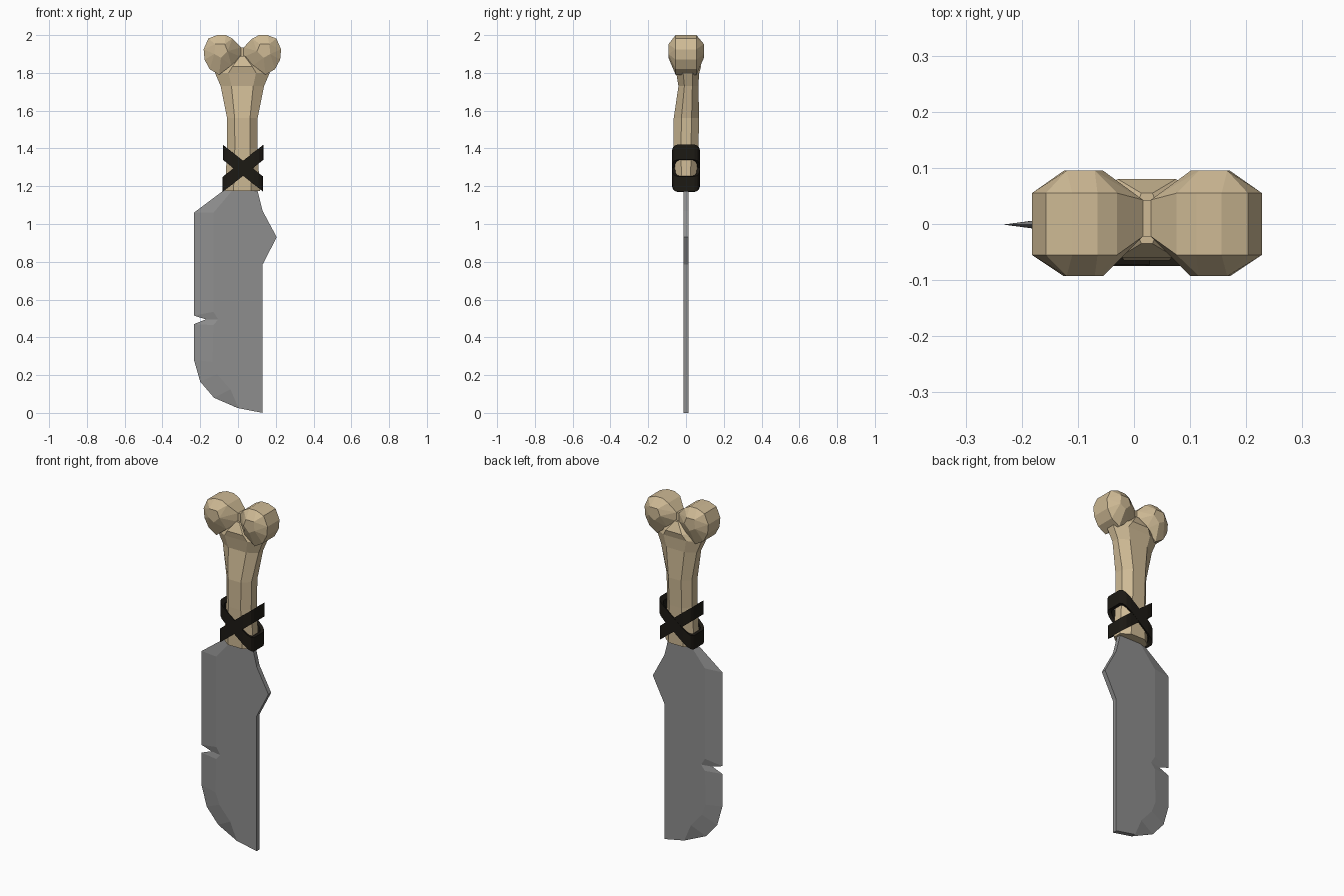
import bpy, bmesh, math

if "Cube" in bpy.data.objects:
    bpy.data.objects.remove(bpy.data.objects["Cube"])

CX = 0.023  # handle's mirror plane


def material(name, rgb):
    m = bpy.data.materials.new(name)
    m.diffuse_color = (*rgb, 1)
    m.use_nodes = True
    m.node_tree.nodes["Principled BSDF"].inputs["Base Color"].default_value = m.diffuse_color
    return m


def finish(name, bm, mat):
    bmesh.ops.recalc_face_normals(bm, faces=bm.faces)
    me = bpy.data.meshes.new(name)
    bm.to_mesh(me)
    bm.free()
    ob = bpy.data.objects.new(name, me)
    bpy.context.collection.objects.link(ob)
    me.materials.append(mat)
    return ob


def loft(bm, rings, closed=False):
    """Skin a list of equal-length point rings."""
    vs = [[bm.verts.new(p) for p in r] for r in rings]
    n = len(vs[0])
    pairs = list(zip(vs, vs[1:])) + ([(vs[-1], vs[0])] if closed else [])
    for a, b in pairs:
        for i in range(n):
            j = (i + 1) % n
            bm.faces.new((a[i], a[j], b[j], b[i]))
    if not closed:
        bm.faces.new(vs[0])
        bm.faces.new(vs[-1])


def hull(bm, pts):
    vs = [bm.verts.new(p) for p in pts]
    res = bmesh.ops.convex_hull(bm, input=vs)
    junk = [v for v in res["geom_interior"] if isinstance(v, bmesh.types.BMVert)]
    bmesh.ops.delete(bm, geom=junk, context='VERTS')


bone = material("bone", (0.62, 0.49, 0.30))
steel = material("steel", (0.27, 0.27, 0.27))
cord = material("cord", (0.012, 0.010, 0.007))

# Blade: cutting edge paired with the inner bevel line, then the thick spine
Y, T = -0.001, 0.013
edge = [(-.06, 1.19), (-.233, 1.06), (-.233, .515), (-.17, .495), (-.233, .47),
        (-.233, .28), (-.20, .165), (-.127, .08), (0, .025)]
inner = [(-.02, 1.19), (-.13, 1.06), (-.13, .535), (-.105, .495), (-.13, .465),
         (-.135, .27), (-.11, .205), (-.04, .125), (.003, .025)]
spine = [(.13, 0), (.13, .785), (.205, .93), (.13, 1.07), (.10, 1.19)]
bm = bmesh.new()
e = [bm.verts.new((x, Y, z)) for x, z in edge]
sides = []
for s in (-1, 1):
    f = [bm.verts.new((x, Y + s * T, z)) for x, z in inner + spine]
    bm.faces.new(f)
    for i in range(len(e) - 1):
        bm.faces.new((e[i], e[i + 1], f[i + 1], f[i]))
    sides.append(f)
a, b = sides
k = len(inner) - 1
for i in range(k, len(a) - 1):
    bm.faces.new((a[i], a[i + 1], b[i + 1], b[i]))
bm.faces.new((e[-1], a[k], b[k]))
bm.faces.new((e[0], a[0], a[-1], b[-1], b[0]))
finish("blade", bm, steel)

# Bone shaft: chamfered eight-sided rings (z, half width, y front, y back)
shaft = [(1.175, .093, -.06, .06), (1.40, .080, -.065, .065), (1.56, .081, -.065, .07),
         (1.73, .115, -.04, .065), (1.80, .145, -.052, .07), (1.835, .103, -.06, .08),
         (1.89, .02, -.035, .055)]
bm = bmesh.new()
rings = []
for z, w, y0, y1 in shaft:
    c, h = (y0 + y1) / 2, (y1 - y0) / 2
    rings.append([(CX + w * u, c + h * v, z) for u, v in
                  ((1, -.4), (.5, -1), (-.5, -1), (-1, -.4),
                   (-1, .4), (-.5, 1), (.5, 1), (1, .4))])
loft(bm, rings)
finish("bone_shaft", bm, bone)

# Bone knuckles: faceted drums tapering in to the valley between them
rim = [(-.11, 2.0), (-.065, 2.0), (-.03, 1.982), (-.035, 1.84), (-.10, 1.79),
       (-.15, 1.82), (-.177, 1.87), (-.182, 1.925), (-.157, 1.982)]
cap = [(-.12, 1.952), (-.07, 1.952), (-.055, 1.915), (-.09, 1.88), (-.125, 1.90)]
valley = [(.016, y, z) for y in (-.022, .043) for z in (1.885, 1.935)]
pts = [(x, y, z) for x, z in rim for y in (-.055, .055)]
pts += [(x, y, z) for x, z in cap for y in (-.093, .095)] + valley
bm = bmesh.new()
for mirror in (False, True):
    hull(bm, [(2 * CX - x if mirror else x, y, z) for x, y, z in pts])
hull(bm, valley + [(2 * CX - x, y, z) for x, y, z in valley])
bmesh.ops.dissolve_limit(bm, angle_limit=math.radians(2), verts=bm.verts, edges=bm.edges)
finish("bone_knuckles", bm, bone)

# Cord: two slanted bands that cross front and back
corner = [(1, .6), (.93, .82), (.78, .95), (.55, 1)]
quad = corner + [(-u, v) for u, v in reversed(corner)]
loop = quad + [(u, -v) for u, v in reversed(quad)]
for name, slope, grow in (("cord_band_left", -.79, 0), ("cord_band_right", .79, .002)):
    bm = bmesh.new()
    rings = []
    for u, v in loop:
        ring = []
        for t, dz in ((0, -.04), (0, .04), (.016, .03), (.016, -.03)):
            x, y = (.106 + grow - t) * u, (.073 + grow - t) * v
            ring.append((CX + .004 + x, y, 1.295 + slope * x + dz))
        rings.append(ring)
    loft(bm, rings, closed=True)
    finish(name, bm, cord)
